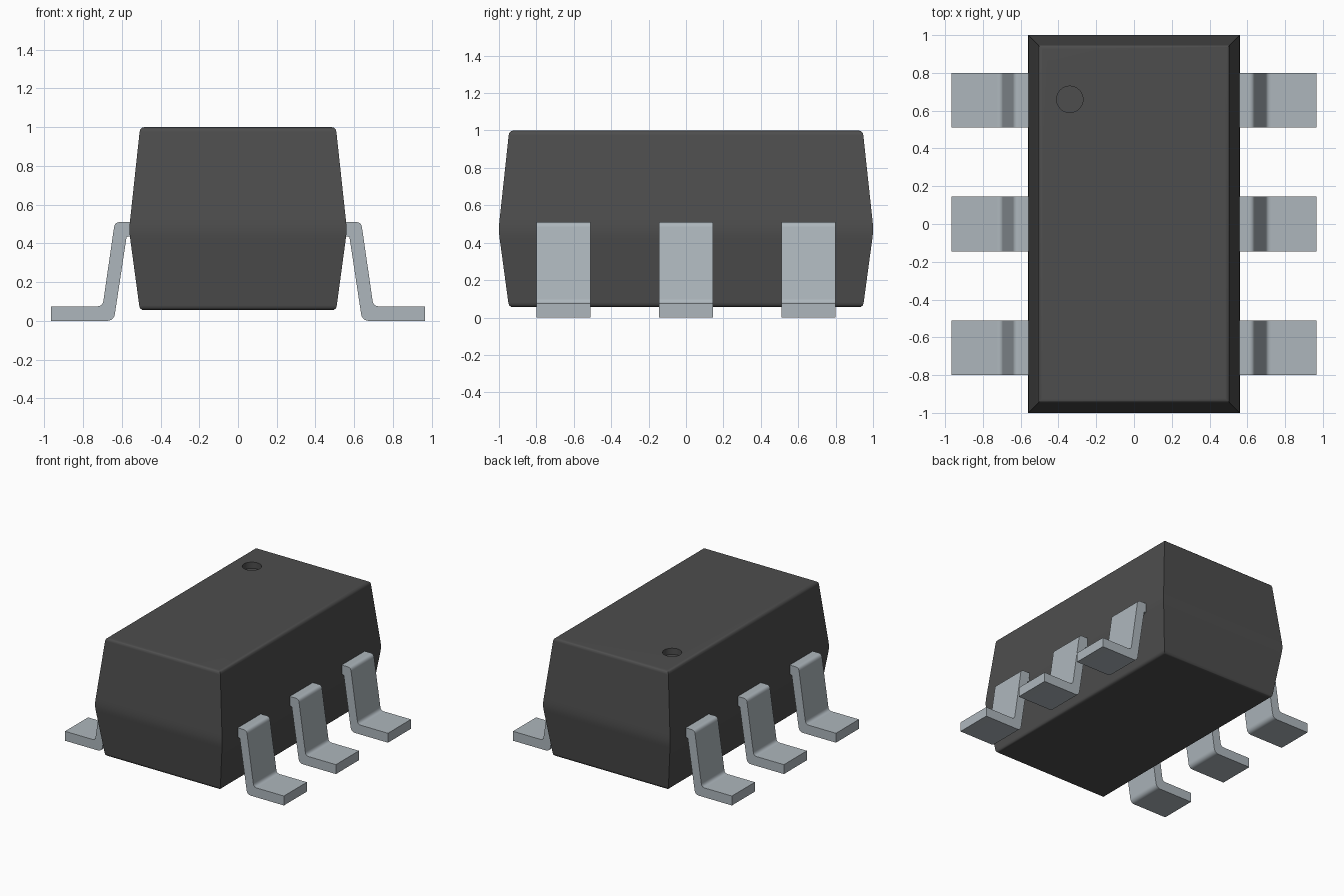
import bpy, bmesh, math
from mathutils import Vector

cube = bpy.data.objects.get("Cube")
if cube:
    bpy.data.objects.remove(cube, do_unlink=True)


def material(name, rgb, metallic=0.0, roughness=0.6):
    m = bpy.data.materials.new(name)
    m.use_nodes = True
    m.diffuse_color = (*rgb, 1)
    node = next(n for n in m.node_tree.nodes if n.type == 'BSDF_PRINCIPLED')
    node.inputs["Base Color"].default_value = (*rgb, 1)
    node.inputs["Metallic"].default_value = metallic
    node.inputs["Roughness"].default_value = roughness
    return m


def finish(bm, name, mat):
    bmesh.ops.recalc_face_normals(bm, faces=bm.faces[:])
    mesh = bpy.data.meshes.new(name)
    bm.to_mesh(mesh)
    bm.free()
    mesh.materials.append(mat)
    ob = bpy.data.objects.new(name, mesh)
    bpy.context.collection.objects.link(ob)
    bpy.ops.object.select_all(action='DESELECT')
    ob.select_set(True)
    bpy.context.view_layer.objects.active = ob
    bpy.ops.object.shade_smooth_by_angle(angle=math.radians(35))
    # Keep the large faces flat beside the rounded edges
    wn = ob.modifiers.new("Weighted Normal", 'WEIGHTED_NORMAL')
    wn.keep_sharp = True
    return ob


def bridge(bm, a, b):
    n = len(a)
    for i in range(n):
        j = (i + 1) % n
        bm.faces.new((a[i], a[j], b[j], b[i]))


def rounded(points, steps=5):
    """Outline from (x, z, cut) corners; cut is the distance rounded off."""
    out = []
    n = len(points)
    for i, (x, z, cut) in enumerate(points):
        p = Vector((x, z))
        if not cut:
            out.append(p)
            continue
        a = p + (Vector(points[i - 1][:2]) - p).normalized() * cut
        b = p + (Vector(points[(i + 1) % n][:2]) - p).normalized() * cut
        for k in range(steps + 1):
            t = k / steps
            out.append(a * (1 - t) ** 2 + p * 2 * t * (1 - t) + b * t ** 2)
    return out


plastic = material("dark grey plastic", (0.075, 0.075, 0.075))
metal = material("tinned metal", (0.42, 0.47, 0.505))

# Body: stacked rectangles, widest at the waist, as (inset, height)
HX, HY = 0.56, 1.0
LEVELS = [(0.075, 0.055), (0.063, 0.058), (0.054, 0.066), (0.050, 0.08),
          (0.004, 0.42), (0.001, 0.445), (0, 0.47), (0.001, 0.50), (0.004, 0.53),
          (0.052, 0.975), (0.056, 0.989), (0.065, 0.997), (0.077, 1.0)]
bm = bmesh.new()
rings = []
for d, z in LEVELS:
    x, y = HX - d, HY - d
    rings.append([bm.verts.new((sx * x, sy * y, z))
                  for sx, sy in ((-1, -1), (1, -1), (1, 1), (-1, 1))])
for lower, upper in zip(rings, rings[1:]):
    bridge(bm, lower, upper)
bm.faces.new(rings[0])

# Round pin-one dimple sunk into the top
def circle(z, r=0.07, cx=-0.34, cy=0.66, n=32):
    return [bm.verts.new((cx + r * math.cos(2 * math.pi * i / n),
                          cy + r * math.sin(2 * math.pi * i / n), z)) for i in range(n)]

rim, floor = circle(1.0), circle(0.95)
bridge(bm, rim, floor)
bm.faces.new(floor)
loops = [bm.edges.get((r[i - 1], r[i])) for r in (rings[-1], rim) for i in range(len(r))]
bmesh.ops.triangle_fill(bm, use_beauty=True, edges=loops, normal=(0, 0, 1))
finish(bm, "body", plastic)

# Leads: bent strip profile, three on each side
LEAD = rounded([(0.50, 0.51, 0), (0.636, 0.51, 0.027), (0.699, 0.075, 0.027),
                (0.965, 0.075, 0), (0.965, 0, 0), (0.641, 0, 0.036),
                (0.575, 0.435, 0.008), (0.50, 0.435, 0)])
for side, s in (("left", 1), ("right", -1)):
    for place, cy in (("front", -0.655), ("middle", 0), ("back", 0.655)):
        bm = bmesh.new()
        near, far = [[bm.verts.new((s * p.x, cy + w, p.y)) for p in LEAD]
                     for w in (-0.145, 0.145)]
        bridge(bm, near, far)
        bm.faces.new(near)
        bm.faces.new(far)
        finish(bm, f"{side}_{place}_lead", metal)
